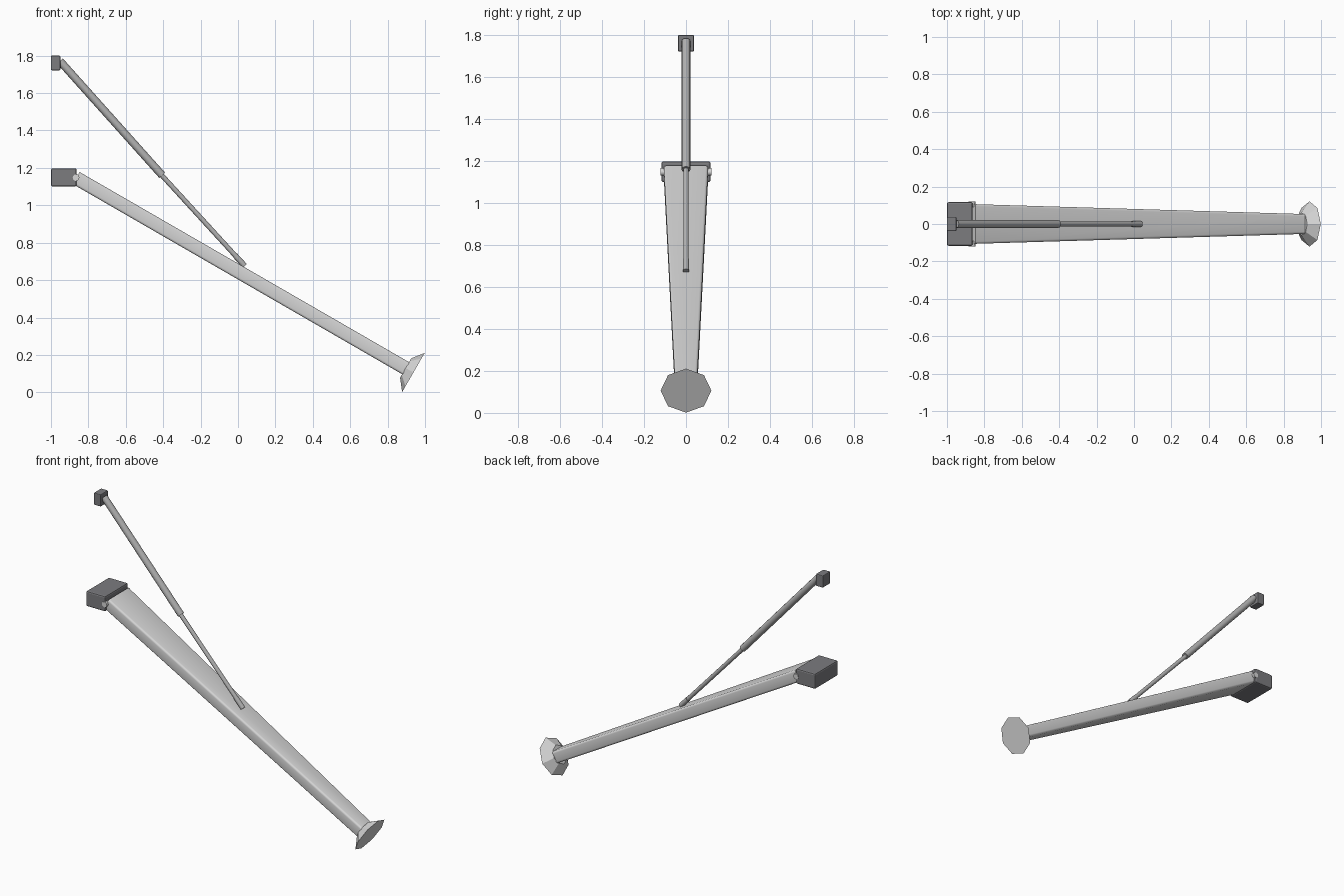
import bpy, bmesh
from math import atan2, radians
from mathutils import Matrix, Vector

cube = bpy.data.objects.get("Cube")
if cube:
    bpy.data.objects.remove(cube, do_unlink=True)


def material(name, value, blue=1.0):
    m = bpy.data.materials.new(name)
    m.use_nodes = True
    colour = (value, value, value * blue, 1)
    m.diffuse_color = colour
    m.node_tree.nodes["Principled BSDF"].inputs["Base Color"].default_value = colour
    return m


LIGHT = material("light grey", 0.68)
STEEL = material("steel grey", 0.44)
DARK = material("dark grey", 0.20, 1.06)


def finish(name, bm, mat, bevel=0, smooth=False):
    bmesh.ops.recalc_face_normals(bm, faces=bm.faces)
    mesh = bpy.data.meshes.new(name)
    bm.to_mesh(mesh)
    bm.free()
    mesh.materials.append(mat)
    ob = bpy.data.objects.new(name, mesh)
    bpy.context.collection.objects.link(ob)
    if bevel:
        mod = ob.modifiers.new("Bevel", "BEVEL")
        mod.width = bevel
        mod.segments = 2
    if smooth:
        bpy.ops.object.select_all(action="DESELECT")
        ob.select_set(True)
        bpy.context.view_layer.objects.active = ob
        bpy.ops.object.shade_smooth_by_angle(angle=radians(50))
    return ob


def frame(a, b):
    """Matrix at the midpoint of a-b with z along it (both in the xz plane)."""
    d = b - a
    return Matrix.Translation((a + b) / 2) @ Matrix.Rotation(atan2(d.x, d.z), 4, "Y")


def block(name, lo, hi, mat, bevel):
    lo, hi = Vector(lo), Vector(hi)
    bm = bmesh.new()
    bmesh.ops.create_cube(bm, size=1, matrix=Matrix.Translation((lo + hi) / 2)
                          @ Matrix.Diagonal((*(hi - lo), 1)))
    return finish(name, bm, mat, bevel)


def rod(name, a, b, r1, r2, mat, sides=12, smooth=True):
    a, b = Vector(a), Vector(b)
    bm = bmesh.new()
    bmesh.ops.create_cone(bm, cap_ends=True, segments=sides, radius1=r1, radius2=r2,
                          depth=(b - a).length, matrix=frame(a, b))
    return finish(name, bm, mat, smooth=smooth)


# Tapered main leg
top, bottom = Vector((-0.866, 0, 1.146)), Vector((0.90, 0, 0.127))
bm = bmesh.new()
bmesh.ops.create_cube(bm, size=1)
for v in bm.verts:
    half_width = 0.106 if v.co.z < 0 else 0.053
    v.co = (v.co.x * 0.074, half_width * (1 if v.co.y > 0 else -1),
            v.co.z * (bottom - top).length)
long_edges = [e for e in bm.edges if abs(e.verts[0].co.z - e.verts[1].co.z) > 1]
bmesh.ops.bevel(bm, geom=long_edges, offset=0.012, segments=3, profile=0.5,
                affect="EDGES")
bm.transform(frame(top, bottom))
finish("main_leg", bm, LIGHT, smooth=True)

# Eight sided foot pad, square to the leg
along = (bottom - top).normalized()
sole = Vector((0.938, 0, 0.106))
rod("foot_pad", sole - along * 0.048, sole, 0.06, 0.121, LIGHT, 8, False)

# Hull mounts
block("leg_mount", (-1, -0.117, 1.10), (-0.863, 0.117, 1.198), DARK, 0.009)
block("strut_mount", (-1, -0.038, 1.722), (-0.95, 0.038, 1.80), DARK, 0.005)

# Hinge pins at both sides of the leg mount
for side, s in (("left", 1), ("right", -1)):
    bm = bmesh.new()
    bmesh.ops.create_cone(bm, cap_ends=True, segments=12, radius1=0.018, radius2=0.018,
                          depth=0.03, matrix=Matrix.Translation((-0.866, s * 0.106, 1.148))
                          @ Matrix.Rotation(radians(90), 4, "X"))
    finish(side + "_hinge_pin", bm, LIGHT, smooth=True)

# Telescopic strut
rod("strut_sleeve", (-0.952, 0, 1.771), (-0.405, 0, 1.16), 0.021, 0.021, STEEL)
rod("strut_piston", (-0.43, 0, 1.185), (0.034, 0, 0.678), 0.013, 0.013, STEEL)
rod("strut_end", (-0.015, 0, 0.731), (0.036, 0, 0.676), 0.015, 0.015, STEEL)
